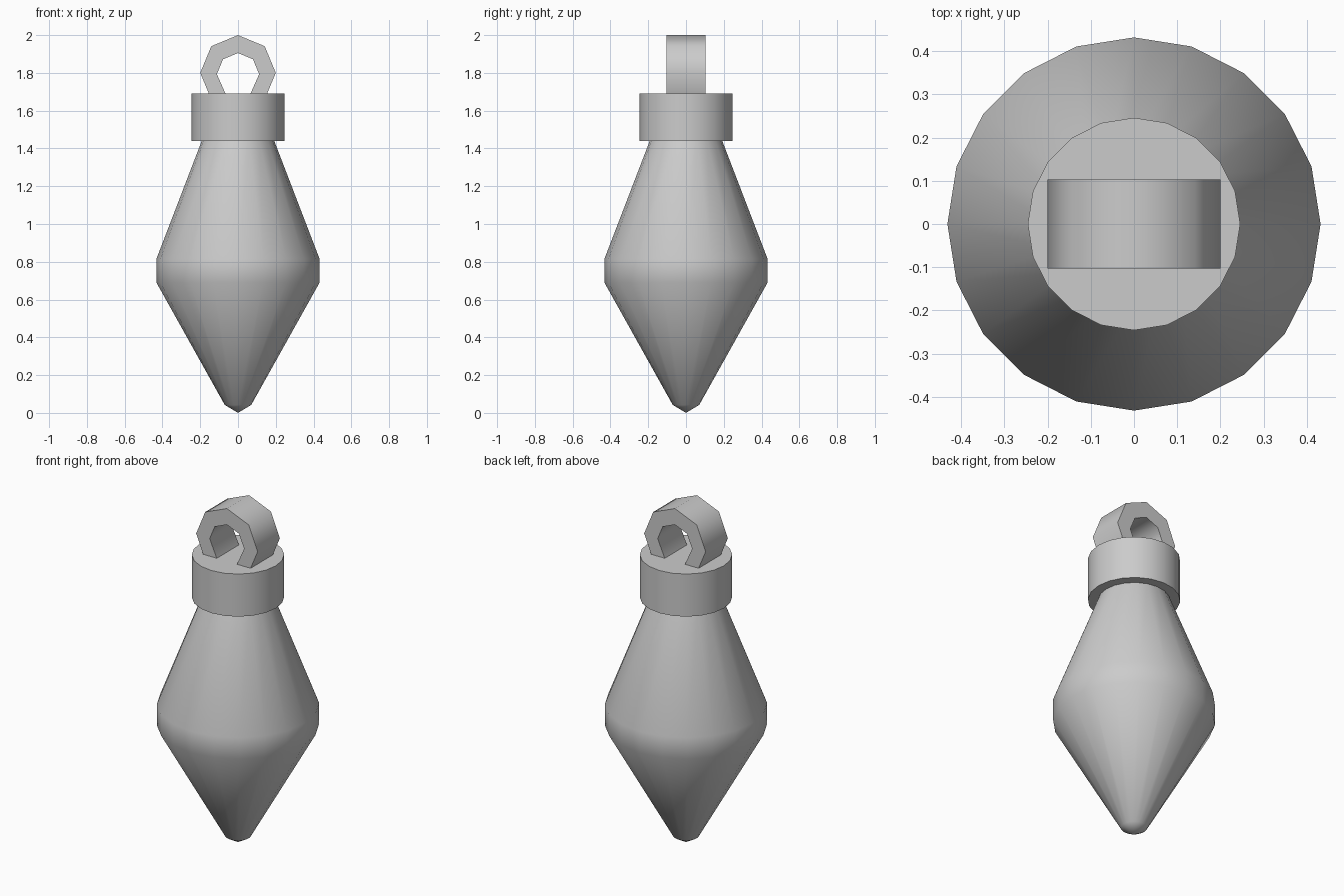
import bpy, bmesh
from math import sin, cos, pi, radians

if "Cube" in bpy.data.objects:
    bpy.data.objects.remove(bpy.data.objects["Cube"])

SIDES = 20


def finish(name, bm, angle=50):
    bmesh.ops.remove_doubles(bm, verts=bm.verts, dist=1e-5)
    bmesh.ops.recalc_face_normals(bm, faces=bm.faces)
    mesh = bpy.data.meshes.new(name)
    bm.to_mesh(mesh)
    bm.free()
    obj = bpy.data.objects.new(name, mesh)
    bpy.context.collection.objects.link(obj)
    bpy.ops.object.select_all(action='DESELECT')
    obj.select_set(True)
    bpy.context.view_layer.objects.active = obj
    bpy.ops.object.shade_smooth_by_angle(angle=radians(angle))
    return obj


def lathe(name, profile):
    """Spin an (r, z) profile around z."""
    bm = bmesh.new()
    verts = [bm.verts.new((r, 0, z)) for r, z in profile]
    edges = [bm.edges.new(pair) for pair in zip(verts, verts[1:])]
    bmesh.ops.spin(bm, geom=verts + edges, cent=(0, 0, 0), axis=(0, 0, 1),
                   angle=2 * pi, steps=SIDES)
    return finish(name, bm)


# Pointed weight body
lathe("weight_body", [(0, 0.0), (0.07, 0.042), (0.432, 0.69), (0.432, 0.815),
                      (0.19, 1.445), (0, 1.445)])

# Collar at the neck
lathe("collar", [(0, 1.44), (0.246, 1.44), (0.246, 1.69), (0, 1.69)])

# Hanging loop: octagonal arch open at the bottom, sunk into the collar
R, r, ZC = 0.2, 0.112, 1.8
angles = [i * pi / 4 for i in range(5)]
outer = [(0.141, 1.659)] + [(R * cos(a), ZC + R * sin(a)) for a in angles] + [(-0.141, 1.659)]
inner = [(0.052, 1.659)] + [(r * cos(a), ZC - 0.007 + r * sin(a)) for a in angles] + [(-0.052, 1.659)]
bm = bmesh.new()
faces = []
for i in range(len(outer) - 1):
    quad = (outer[i], outer[i + 1], inner[i + 1], inner[i])
    faces.append(bm.faces.new([bm.verts.new((x, -0.103, z)) for x, z in quad]))
bmesh.ops.remove_doubles(bm, verts=bm.verts, dist=1e-5)
ext = bmesh.ops.extrude_face_region(bm, geom=bm.faces[:], use_keep_orig=True)
bmesh.ops.translate(bm, vec=(0, 0.206, 0),
                    verts=[g for g in ext["geom"] if isinstance(g, bmesh.types.BMVert)])
finish("hanging_loop", bm)
